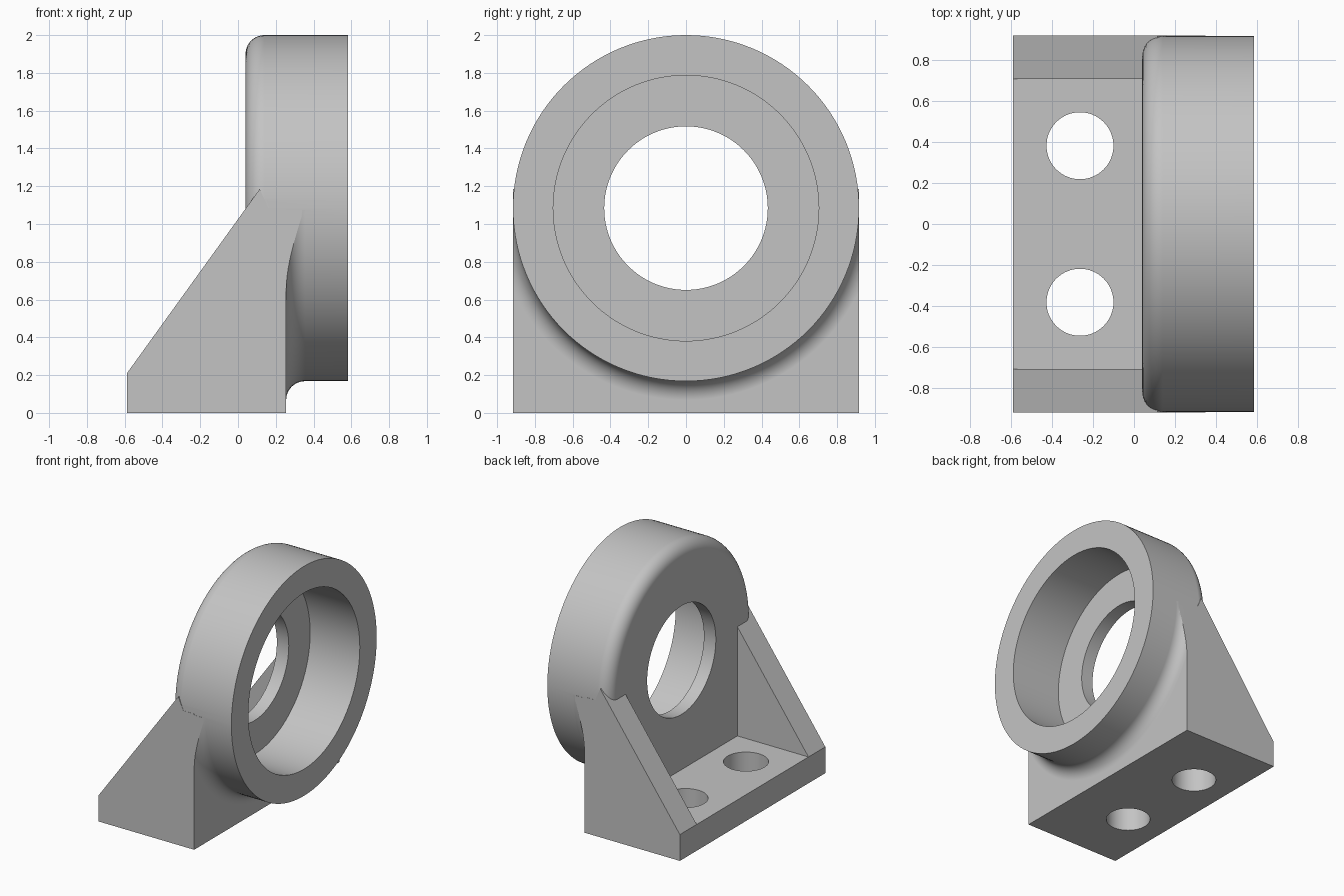
import bpy, bmesh, math
from mathutils import Matrix, Vector

if "Cube" in bpy.data.objects:
    bpy.data.objects.remove(bpy.data.objects["Cube"], do_unlink=True)

# Main dimensions
AXIS_Z, RADIUS, HALF_W = 1.084, 0.916, 0.917
BACK, FRONT, BLOCK, HEEL = 0.04, 0.583, 0.255, -0.588
FILLET, FLOOR = 0.1, 0.21
SEGMENTS = 128

grey = bpy.data.materials.new("plain grey")
grey.use_nodes = True
COLOUR = (0.55, 0.55, 0.55, 1)
grey.diffuse_color = COLOUR
grey.node_tree.nodes["Principled BSDF"].inputs["Base Color"].default_value = COLOUR


def finish(name, bm):
    bmesh.ops.recalc_face_normals(bm, faces=bm.faces)
    mesh = bpy.data.meshes.new(name)
    bm.to_mesh(mesh)
    bm.free()
    mesh.materials.append(grey)
    obj = bpy.data.objects.new(name, mesh)
    bpy.context.collection.objects.link(obj)
    return obj


def lathe_x(name, profile):
    """Solid of revolution about the bearing axis from (x, radius) points."""
    bm = bmesh.new()
    rings = []
    for x, r in profile:
        angles = [2 * math.pi * i / SEGMENTS for i in range(SEGMENTS)]
        rings.append([bm.verts.new((x, r * math.cos(a), AXIS_Z + r * math.sin(a)))
                      for a in angles])
    for a, b in zip(rings, rings[1:]):
        for i in range(SEGMENTS):
            j = (i + 1) % SEGMENTS
            bm.faces.new((a[i], a[j], b[j], b[i]))
    bm.faces.new(rings[0])
    bm.faces.new(rings[-1])
    return finish(name, bm)


def box(name, low, high):
    bm = bmesh.new()
    low, high = Vector(low), Vector(high)
    bmesh.ops.create_cube(bm, size=1, matrix=Matrix.Translation((low + high) / 2)
                          @ Matrix.Diagonal((*(high - low), 1)))
    return finish(name, bm)


def prism_y(name, outline):
    bm = bmesh.new()
    face = bm.faces.new([bm.verts.new((x, -HALF_W, z)) for x, z in outline])
    made = bmesh.ops.extrude_face_region(bm, geom=[face])["geom"]
    bmesh.ops.translate(bm, vec=(0, 2 * HALF_W, 0),
                        verts=[v for v in made if isinstance(v, bmesh.types.BMVert)])
    return finish(name, bm)


def combine(target, tool, operation):
    mod = target.modifiers.new("combine", "BOOLEAN")
    mod.object, mod.operation, mod.solver = tool, operation, "EXACT"
    bpy.context.view_layer.objects.active = target
    bpy.ops.object.modifier_apply(modifier=mod.name)
    bpy.data.objects.remove(tool, do_unlink=True)


quarter = [math.pi / 2 * i / 10 for i in range(11)]

# Foot block with the sloping shoulder
bracket = prism_y("bearing_bracket", [
    (HEEL, 0), (HEEL, FLOOR), (0.115, 1.185), (0.16, AXIS_Z), (BLOCK, AXIS_Z), (BLOCK, 0)])

# Concave blend between block and ring
blend = lathe_x("blend", [(0.2, RADIUS + FILLET)] + [
    (BLOCK + FILLET * (1 - math.cos(a)), RADIUS + FILLET * (1 - math.sin(a)))
    for a in quarter] + [(BLOCK + FILLET + 0.01, RADIUS - 0.01)])
combine(blend, box("blend_limit", (0, -HALF_W, 0.01), (1, HALF_W, AXIS_Z - 0.01)), "INTERSECT")
combine(bracket, blend, "UNION")

# Round housing with a rounded rear rim
housing = lathe_x("housing", [
    (BACK + FILLET * (1 - math.sin(a)), RADIUS - FILLET * (1 - math.cos(a)))
    for a in reversed(quarter)] + [(FRONT, RADIUS)])
combine(bracket, housing, "UNION")

# Pocket between the two side ribs
combine(bracket, box("pocket", (-1, -0.705, FLOOR), (BACK, 0.705, 1.3)), "DIFFERENCE")

# Stepped bore
bore = lathe_x("bore", [(-0.3, 0.433), (0.145, 0.433), (0.145, 0.703), (1, 0.703)])
combine(bracket, bore, "DIFFERENCE")

# Two mounting holes
for y in (-0.381, 0.381):
    bm = bmesh.new()
    bmesh.ops.create_cone(bm, cap_ends=True, segments=64, radius1=0.163, radius2=0.163,
                          depth=1, matrix=Matrix.Translation((-0.263, y, 0)))
    combine(bracket, finish("bolt_hole", bm), "DIFFERENCE")

# Smooth curves, crisp edges
bpy.ops.object.select_all(action="DESELECT")
bracket.select_set(True)
bpy.context.view_layer.objects.active = bracket
bpy.ops.object.shade_smooth_by_angle(angle=math.radians(30))
weighted = bracket.modifiers.new("weighted normals", "WEIGHTED_NORMAL")
weighted.keep_sharp = True
